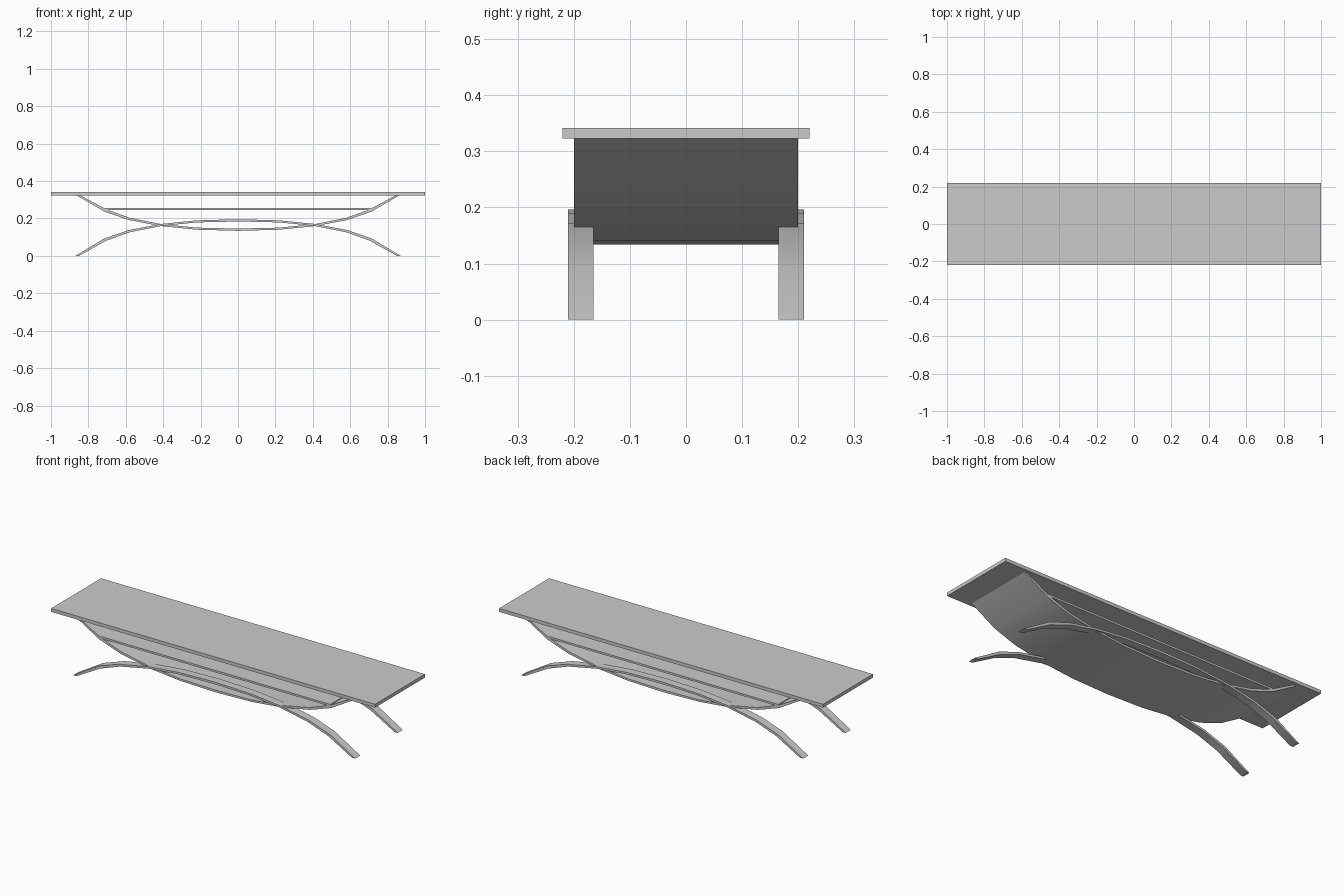
import bpy, bmesh

if "Cube" in bpy.data.objects:
    bpy.data.objects.remove(bpy.data.objects["Cube"])

# Half profile of the bent sheet's lower face and upper face (x, z)
OUTER = [(0, 0.134), (0.22, 0.140), (0.41, 0.159), (0.585, 0.192), (0.715, 0.237), (0.87, 0.328)]
INNER = [(0, 0.146), (0.22, 0.151), (0.41, 0.170), (0.58, 0.204), (0.705, 0.249), (0.85, 0.328)]


def box(name, x, y, z0, z1):
    bpy.ops.mesh.primitive_cube_add(size=1, location=(0, 0, (z0 + z1) / 2))
    ob = bpy.context.object
    ob.name = name
    ob.scale = (2 * x, 2 * y, z1 - z0)
    return ob


def full(half):
    return [(-x, z) for x, z in reversed(half[1:])] + half


def bent_strip(name, lower, upper, y0, y1):
    """Sweep a curved band across y as a closed solid."""
    bm = bmesh.new()
    rows = [[bm.verts.new((x, y, z)) for x, z in pts]
            for pts, y in ((lower, y0), (lower, y1), (upper, y1), (upper, y0))]
    for a, b in zip(rows, rows[1:] + rows[:1]):
        for i in range(len(a) - 1):
            bm.faces.new((a[i], a[i + 1], b[i + 1], b[i]))
    for i in (0, -1):
        bm.faces.new([r[i] for r in rows])
    bmesh.ops.recalc_face_normals(bm, faces=bm.faces)
    me = bpy.data.meshes.new(name)
    bm.to_mesh(me)
    bm.free()
    ob = bpy.data.objects.new(name, me)
    bpy.context.collection.objects.link(ob)
    bpy.ops.object.select_all(action='DESELECT')
    ob.select_set(True)
    bpy.context.view_layer.objects.active = ob
    bpy.ops.object.shade_smooth_by_angle(angle=0.6)
    return ob


# Table top and lower shelf
box("table_top", 1.0, 0.22, 0.323, 0.342)
box("shelf", 0.71, 0.2, 0.245, 0.256)

# Hanging bent sheet under the top
bent_strip("bent_sheet", full(OUTER), full(INNER), -0.2, 0.2)

# Arched legs: the sheet's curve flipped upside down
flip = lambda pts: [(x, max(0, 0.330 - z) if i == 5 else 0.330 - z) for i, (x, z) in enumerate(pts)]
leg_top = full([(x, 0.0 if i == 5 else z) for i, (x, z) in enumerate(flip(OUTER))])
leg_bottom = full([(x, 0.0 if i == 5 else z) for i, (x, z) in enumerate(flip(INNER))])
for name, y0, y1 in (("front_leg", -0.21, -0.165), ("back_leg", 0.165, 0.21)):
    bent_strip(name, leg_bottom, leg_top, y0, y1)
